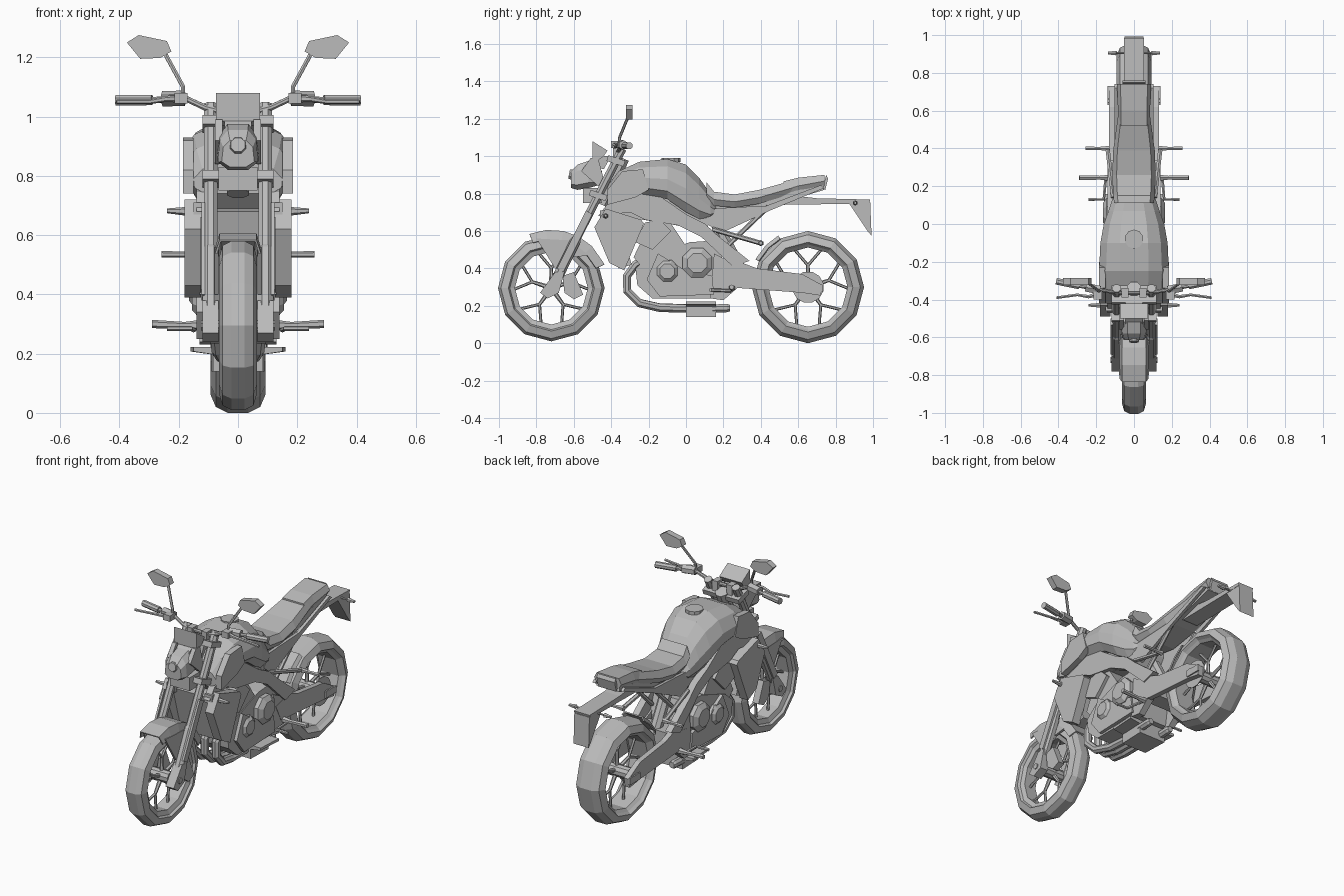
import bpy, bmesh, math
from mathutils import Vector

default_cube = bpy.data.objects.get("Cube")
if default_cube:
    bpy.data.objects.remove(default_cube, do_unlink=True)

grey = bpy.data.materials.new("plain grey")
grey.use_nodes = True
grey.diffuse_color = (.5, .5, .5, 1)
grey.node_tree.nodes["Principled BSDF"].inputs["Base Color"].default_value = (.5, .5, .5, 1)


def finish(name, bm, mirror=False, thickness=0):
    bmesh.ops.recalc_face_normals(bm, faces=bm.faces)
    mesh = bpy.data.meshes.new(name)
    bm.to_mesh(mesh)
    bm.free()
    mesh.materials.append(grey)
    part = bpy.data.objects.new(name, mesh)
    bpy.context.collection.objects.link(part)
    if thickness:
        part.modifiers.new("thickness", 'SOLIDIFY').thickness = thickness
    if mirror:
        part.modifiers.new("both sides", 'MIRROR').use_mirror_merge = False
    return part


def add_loft(bm, rings, closed=True, caps=True, loop=False):
    rows = [[bm.verts.new(point) for point in ring] for ring in rings]
    count = len(rows[0])
    pairs = list(zip(rows, rows[1:])) + ([(rows[-1], rows[0])] if loop else [])
    for low, high in pairs:
        for i in range(count if closed else count - 1):
            j = (i + 1) % count
            bm.faces.new((low[i], low[j], high[j], high[i]))
    if caps:
        bm.faces.new(rows[0])
        bm.faces.new(rows[-1])


def loft(name, rings, mirror=False, **options):
    bm = bmesh.new()
    add_loft(bm, rings, **options)
    return finish(name, bm, mirror)


def plate(name, outline, start, end, axis='x', mirror=False):
    """Extrude a flat outline along an axis; x plates use (y, z) points."""
    place = {'x': lambda p, a: (a, p[0], p[1]),
             'y': lambda p, a: (p[0], a, p[1])}[axis]
    return loft(name, [[place(p, a) for p in outline] for a in (start, end)], mirror)


def box(name, y, z, x, mirror=False):
    return plate(name, [(y[0], z[0]), (y[1], z[0]), (y[1], z[1]), (y[0], z[1])], *x, mirror=mirror)


def add_tube(bm, path, radii, sides=8):
    path = [Vector(p) for p in path]
    radii = radii if isinstance(radii, (list, tuple)) else [radii] * len(path)
    rings, turn, before = [], None, None
    for i, point in enumerate(path):
        along = (path[min(i + 1, len(path) - 1)] - path[max(i - 1, 0)]).normalized()
        turn = before.rotation_difference(along) @ turn if turn else along.to_track_quat('Z', 'Y')
        before = along
        angles = [math.tau * (k + .5) / sides for k in range(sides)]
        rings.append([point + turn @ Vector((math.cos(a), math.sin(a), 0)) * radii[i] for a in angles])
    add_loft(bm, rings)


def tube(name, path, radii, sides=8, mirror=False):
    bm = bmesh.new()
    add_tube(bm, path, radii, sides)
    return finish(name, bm, mirror)


def hull(name, stations, half_shape):
    """Loft along y; each station is y, bottom, top, half width."""
    shape = half_shape + [(-u, v) for u, v in reversed(half_shape)]
    return loft(name, [[(u * w, y, low + v * (top - low)) for u, v in shape]
                       for y, low, top, w in stations])


def around(y, z, radius, degrees, x=0):
    a = math.radians(degrees)
    return Vector((x, y + radius * math.cos(a), z + radius * math.sin(a)))


# Wheels: twelve-sided tyre, rim, hub and five forked spokes
def wheel(name, y, z, profile, hub_width):
    section = profile + [(r, -x) for r, x in reversed(profile)]
    rings = [[around(y, z, r, 30 * k, x) for r, x in section] for k in range(12)]
    loft(name + "_tyre", rings, caps=False, loop=True)
    rim = profile[-1][0]
    bm = bmesh.new()
    for k in range(5):
        angle = 90 + 72 * k
        fork = around(y, z, rim * .55, angle)
        add_tube(bm, [around(y, z, .02, angle), fork], [.013, .009], 6)
        for spread in (-20, 20):
            add_tube(bm, [fork, around(y, z, rim * 1.02, angle + spread)], .008, 6)
    finish(name + "_spokes", bm)
    tube(name + "_hub", [(-hub_width, y, z), (hub_width, y, z)], .036, 10)


wheel("front_wheel", -.72, .295,
      [(.285, .022), (.27, .052), (.23, .064), (.222, .05), (.195, .04)], .06)
wheel("rear_wheel", .652, .3,
      [(.3, .035), (.28, .075), (.24, .092), (.228, .075), (.212, .06)], .09)


# Mudguards hugging the wheels
def mudguard(name, y, z, radius, angles, half, drop):
    bm = bmesh.new()
    rows = []
    for a in angles:
        rows.append([around(y, z, radius - d, a, x) for x, d in
                     ((-half, drop), (-half * .8, 0), (half * .8, 0), (half, drop))])
    add_loft(bm, rows, closed=False, caps=False)
    finish(name, bm, thickness=.008)


mudguard("front_mudguard", -.72, .295, .312, (112, 95, 78, 62, 46, 24), .078, .05)
mudguard("rear_inner_guard", .652, .3, .318, (120, 135, 152), .075, .02)
plate("mudguard_stay", [(-.8, .56), (-.62, .55), (-.52, .47), (-.6, .46), (-.66, .4), (-.7, .4)],
      .066, .08, mirror=True)

# Fork, axle and brakes
tube("fork_leg", [(.092, -.725, .275), (.092, -.59, .55), (.092, -.585, .56), (.092, -.34, 1.04)],
     [.03, .03, .024, .024], mirror=True)
plate("fork_foot", [(-.78, .27), (-.74, .24), (-.68, .27), (-.65, .38), (-.7, .38)], .066, .12, mirror=True)
plate("fork_guard", [(-.69, .4), (-.655, .38), (-.5, .69), (-.535, .71)], .112, .124, mirror=True)
plate("brake_caliper", [(-.66, .36), (-.6, .38), (-.55, .26), (-.6, .235), (-.65, .27)], .055, .095, mirror=True)
tube("front_axle", [(-.125, -.72, .295), (.125, -.72, .295)], .018)
for label, y, z in (("upper", -.375, .975), ("lower", -.47, .79)):
    plate(label + "_fork_clamp", [(y - .05, z), (y - .04, z + .03), (y + .05, z), (y + .04, z - .03)], -.12, .12)
tube("steering_head", [(0, -.45, .74), (0, -.34, .99)], .04)

# Headlight and instrument panel
hull("headlight", [(-.615, .83, .92, .055), (-.58, .82, .955, .068), (-.52, .83, .975, .07), (-.45, .85, .92, .05)],
     [(.5, 0), (1, .2), (.9, .75), (.5, 1)])
tube("headlight_lens", [(0, -.6, .9), (0, -.625, .905)], [.032, .026], 8)
plate("headlight_bracket", [(-.56, .92), (-.51, .99), (-.47, .99), (-.43, .84), (-.47, .84)], .052, .078, mirror=True)
plate("instrument_panel", [(-.5, 1.08), (-.42, 1.03), (-.44, 1), (-.48, .97), (-.5, .985)], -.074, .074)
plate("panel_support", [(-.53, .96), (-.48, 1), (-.4, 1), (-.44, .93)], -.045, .045)
box("lower_cowl", (-.55, -.45), (.75, .83), (-.065, .065))

# Handlebar, grips, levers and mirrors
bar = [(0, -.365, 1.02), (.07, -.365, 1.02), (.11, -.36, 1.03), (.17, -.35, 1.058), (.41, -.305, 1.055)]
tube("handlebar", bar, .011, mirror=True)
tube("grip", [(.29, -.328, 1.056), (.412, -.303, 1.055)], .019, mirror=True)
tube("switch_housing", [(.18, -.35, 1.062), (.255, -.335, 1.06)], .026, 6, mirror=True)
tube("hand_lever", [(.19, -.37, 1.06), (.24, -.385, 1.06), (.3, -.375, 1.05), (.41, -.39, 1.05)],
     [.014, .01, .008, .008], 6, mirror=True)
box("lever_mount", (-.4, -.35), (1.045, 1.08), (.17, .215), mirror=True)
box("bar_clamp", (-.39, -.34), (.98, 1.04), (.03, .065), mirror=True)
tube("mirror_stem", [(.185, -.355, 1.06), (.185, -.355, 1.1), (.245, -.31, 1.21)], .008, 6, mirror=True)
plate("mirror_glass", [(.375, 1.25), (.335, 1.275), (.24, 1.255), (.225, 1.22), (.262, 1.198), (.33, 1.195)],
      -.322, -.285, 'y', mirror=True)

# Fuel tank
hull("fuel_tank",
     [(-.42, .74, .84, .15), (-.36, .76, .92, .175), (-.25, .8, .97, .185), (-.1, .77, .985, .178),
      (0, .7, .955, .16), (.07, .665, .885, .135), (.13, .66, .8, .115), (.16, .69, .73, .1)],
     [(.75, 0), (.98, .2), (1, .5), (.8, .82), (.42, 1)])
tube("fuel_cap", [(0, -.08, .97), (0, -.08, .99)], .05, 10)
plate("tank_shroud", [(-.42, .74), (-.42, .82), (-.34, .92), (-.23, .93), (-.2, .82), (-.27, .78)],
      .15, .186, mirror=True)

# Main frame
plate("frame_beam", [(-.47, .68), (-.42, .745), (-.25, .8), (-.13, .78), (0, .69), (.1, .64), (.17, .575),
                     (.34, .44), (.25, .41), (.08, .57), (-.04, .63), (-.22, .66), (-.3, .7)],
      .1, .14, mirror=True)
plate("frame_spine", [(-.42, .74), (-.1, .79), (.16, .69), (.1, .6), (-.1, .64), (-.36, .68)], -.1, .1)
plate("footpeg_plate", [(.15, .48), (.25, .43), (.28, .3), (.2, .23), (.13, .24)], .09, .13, mirror=True)

# Radiator and its side covers
plate("radiator", [(-.44, .68), (-.37, .69), (-.29, .42), (-.36, .4)], -.13, .13)
plate("radiator_cover", [(-.49, .62), (-.43, .72), (-.24, .66), (-.225, .64), (-.33, .39), (-.41, .43)],
      .125, .18, mirror=True)
box("radiator_bracket", (-.46, -.4), (.66, .71), (.1, .15), mirror=True)
tube("front_indicator", [(.1, -.43, .68), (.16, -.43, .68), (.165, -.43, .68), (.24, -.43, .682)],
     [.006, .006, .016, .008], 6, mirror=True)

# Engine
plate("cylinder_block", [(-.28, .46), (-.19, .65), (-.08, .64), (0, .52), (-.06, .4), (-.2, .36)], -.115, .115)
plate("cylinder_head", [(-.27, .54), (-.22, .645), (-.14, .66), (-.08, .6), (-.18, .5)], -.135, .135)
plate("crankcase", [(-.27, .4), (-.2, .46), (.02, .54), (.16, .55), (.2, .44), (.17, .24), (-.18, .24), (-.26, .31)],
      -.12, .12)
for label, y, z, size, reach in (("clutch", .06, .43, .085, .165), ("generator", -.1, .385, .065, .155)):
    tube(label + "_cover", [(.1, y, z), (reach - .02, y, z), (reach, y, z)], [size, size, size * .65], 8, mirror=True)
plate("engine_side_cover", [(-.21, .34), (-.15, .48), (-.02, .4), (.14, .36), (.15, .26), (-.14, .25)],
      .11, .14, mirror=True)

# Exhaust headers, collector and muffler
for label, x in (("left", .075), ("middle", 0), ("right", -.075)):
    tube(label + "_exhaust_header", [(x, -.2, .46), (x, -.27, .42), (x, -.315, .36), (x, -.315, .28),
                                     (x * .9, -.25, .215), (x * .7, -.14, .19), (x * .6, .04, .185)], .024)
hull("muffler", [(0, .14, .222, .15), (.16, .14, .222, .16)], [(.56, 0), (.56, .7), (1, .82), (1, 1)])
tube("exhaust_tip", [(.07, .14, .185), (.07, .22, .188), (.07, .235, .188)], [.024, .024, .018], mirror=True)

# Seat, tail and number plate holder
cushion = [(.8, 0), (1, .45), (.8, 1)]
hull("rider_seat", [(.11, .75, .86, .105), (.15, .735, .81, .11), (.26, .725, .795, .115), (.39, .745, .82, .11),
                    (.57, .8, .87, .085)], cushion)
hull("passenger_seat", [(.52, .78, .865, .085), (.6, .805, .885, .085), (.74, .84, .9, .09)], cushion)
plate("seat_base", [(.12, .72), (.26, .7), (.44, .73), (.74, .82), (.73, .85), (.4, .77), (.14, .77)], -.075, .075)
plate("side_panel", [(.1, .65), (.13, .72), (.43, .735), (.72, .845), (.74, .83), (.45, .71), (.18, .585)],
      .085, .103, mirror=True)
plate("tail_light", [(.745, .82), (.76, .88), (.75, .9), (.73, .83)], -.06, .06)
plate("tail_fender", [(.43, .765), (.57, .79), (.7, .775), (.985, .768), (.98, .75), (.86, .745), (.5, .74)], -.052, .052)
plate("number_plate_holder", [(.87, .75), (.985, .755), (.992, .575), (.97, .6)], -.05, .05)
tube("rear_indicator", [(.04, .905, .75), (.09, .905, .75), (.095, .905, .75), (.138, .905, .75)],
     [.006, .006, .014, .008], 6, mirror=True)

# Subframe struts and foot controls
tube("subframe_strut", [(.085, .2, .5), (.085, .44, .73)], .013, 6, mirror=True)
tube("passenger_peg_bracket", [(.11, .14, .61), (.14, .4, .535)], .013, 6, mirror=True)
tube("passenger_peg", [(.13, .4, .535), (.18, .4, .535), (.258, .4, .535)], [.016, .01, .011], 6, mirror=True)
tube("rider_peg", [(.12, .245, .295), (.18, .245, .295), (.29, .245, .3)], [.02, .012, .014], 6, mirror=True)
tube("foot_pedal", [(.15, .24, .28), (.16, .13, .285), (.24, .13, .285)], .009, 6, mirror=True)
tube("rear_shock", [(0, .18, .6), (0, .3, .38)], .035)

# Swingarm and rear axle
plate("swingarm", [(.17, .4), (.3, .43), (.38, .4), (.62, .37), (.73, .31), (.72, .255), (.62, .27), (.22, .3)],
      .1, .132, mirror=True)
box("swingarm_bridge", (.22, .32), (.31, .42), (-.1, .1))
box("axle_adjuster", (.63, .73), (.275, .315), (.13, .14), mirror=True)
tube("rear_axle", [(-.14, .652, .3), (.14, .652, .3)], .02)
tube("sprocket", [(.094, .652, .3), (.1, .652, .3)], .085, 12)
